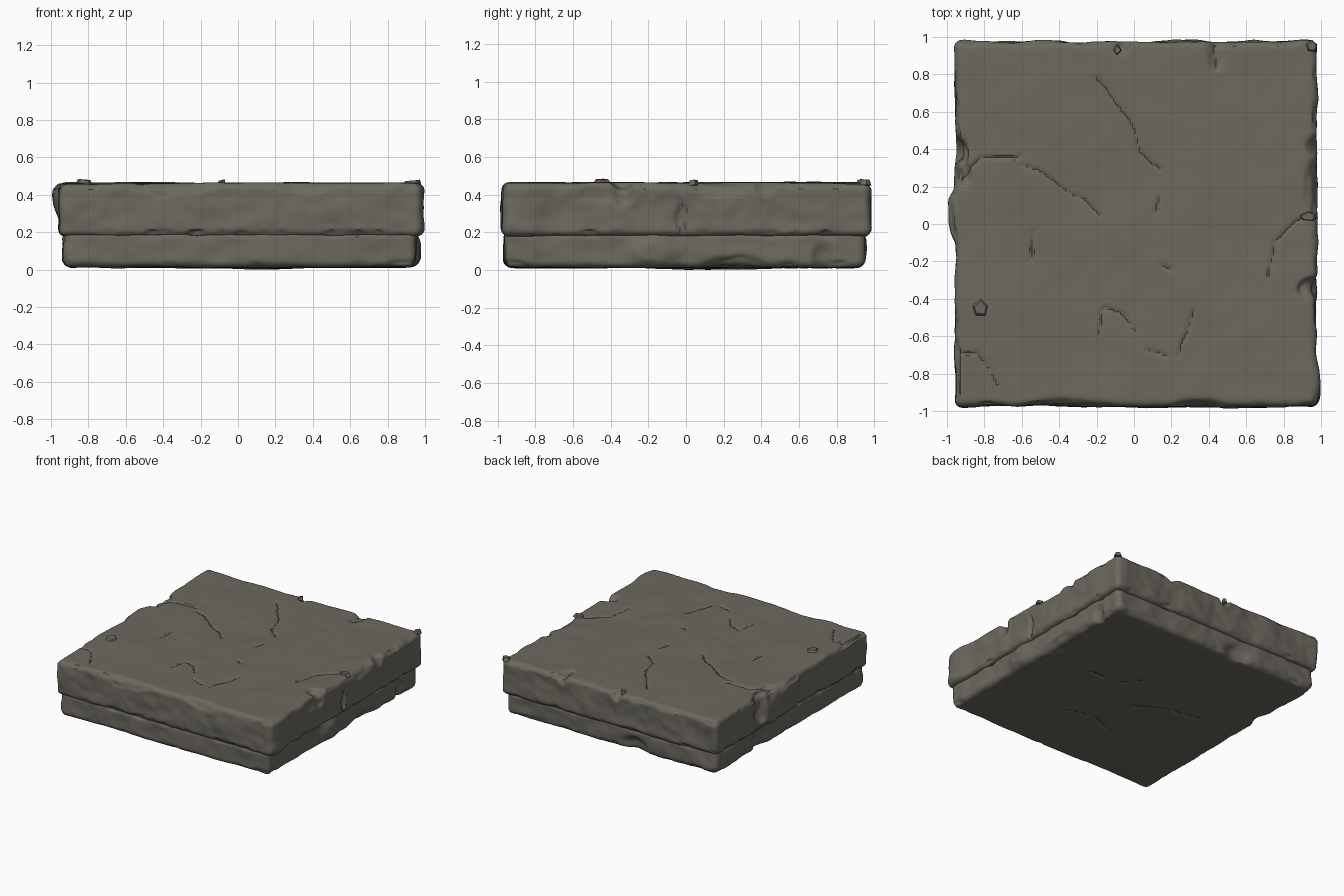
import bpy
import bmesh
from math import exp
from mathutils import Vector, noise

if "Cube" in bpy.data.objects:
    bpy.data.objects.remove(bpy.data.objects["Cube"])

# One grey-brown stone colour
stone = bpy.data.materials.new("weathered_stone")
stone.use_nodes = True
colour = (0.150, 0.140, 0.114, 1)
stone.diffuse_color = colour
shader = stone.node_tree.nodes["Principled BSDF"]
shader.inputs["Base Color"].default_value = colour
shader.inputs["Roughness"].default_value = 0.9


def finish(bm, name, angle):
    """Turn a bmesh into a shaded stone object."""
    mesh = bpy.data.meshes.new(name)
    bmesh.ops.recalc_face_normals(bm, faces=bm.faces)
    bm.to_mesh(mesh)
    bm.free()
    mesh.materials.append(stone)
    obj = bpy.data.objects.new(name, mesh)
    bpy.context.collection.objects.link(obj)
    bpy.ops.object.select_all(action='DESELECT')
    obj.select_set(True)
    bpy.context.view_layer.objects.active = obj
    bpy.ops.object.shade_smooth_by_angle(angle=angle)
    return obj


def crack_depth(p, cracks, width=0.011, depth=0.012):
    """Groove depth from the nearest crack line, with a wavering course."""
    wobble = noise.noise_vector(p * 9) * 0.012
    flat = Vector((p.x + wobble.x, p.y + wobble.y))
    best = 1.0
    for line in cracks:
        for a, b in zip(line, line[1:]):
            ab = b - a
            t = max(0, min(1, (flat - a).dot(ab) / ab.length_squared))
            best = min(best, (a + ab * t - flat).length)
    return depth * max(0, 1 - best / width)


def slab(name, low, high, radius, cuts, cracks, crack_side, dents):
    """Rounded, finely divided block, roughened, cracked and chipped."""
    low, high = Vector(low), Vector(high)
    centre, half = (low + high) / 2, (high - low) / 2
    bm = bmesh.new()
    bmesh.ops.create_cube(bm, size=2)
    for axis, n in enumerate(cuts):
        edges = [e for e in bm.edges
                 if abs(e.verts[0].co[axis] - e.verts[1].co[axis]) > 1]
        bmesh.ops.subdivide_edges(bm, edges=edges, cuts=n, use_grid_fill=True)
    lines = [[Vector(q) / 100 for q in line] for line in cracks]
    for v in bm.verts:
        q = Vector([c * h for c, h in zip(v.co, half)])
        inner = Vector([max(radius - h, min(h - radius, c)) for c, h in zip(q, half)])
        out = (q - inner).normalized()
        p = centre + inner + out * radius
        # broad undulation, with rougher sides and edges
        side = 1 - abs(out.z)
        rough = noise.noise(p * 3.2) * 0.007 + noise.noise(p * 8) * 0.003
        rough += side * (noise.noise(p * 5) * 0.013 + noise.noise(p * 14) * 0.006)
        edge = 4 * side * abs(out.z)
        rough -= edge * max(0, noise.noise(p * 11)) * 0.022
        # cracks on the chosen broad face
        if out.z * crack_side > 0.7:
            rough -= crack_depth(p, lines)
        new = p + out * rough
        # chips and swellings
        warp = p + noise.noise_vector(p * 10) * 0.018
        for place, size, push in dents:
            d = Vector([(a - b) / s for a, b, s in zip(warp, place, size)]).length
            new += Vector(push) * exp(-d ** 4)
        v.co = new
    return finish(bm, name, 0.6)


top_cracks = [
    [(-60, 32), (-50, 29), (-38, 20), (-28, 13), (-17, 4)],
    [(-20, 78), (-3, 56), (4, 38), (14, 29)],
    [(14, 15), (12, 6)],
    [(-54, -3), (-55, -20)],
    [(14, -22), (21, -25)],
    [(-19, -59), (-16, -45), (-6, -48), (0, -57)],
    [(8, -67), (18, -71)],
    [(32, -46), (24, -71)],
    [(-94, -68), (-83, -70), (-72, -87)],
    [(96, 5), (86, 0), (75, -10), (72, -28)],
    [(-95, 24), (-82, 35), (-60, 36)],
    [(42, 97), (44, 85)],
]
bottom_cracks = [
    [(-60, 10), (-30, 4), (-5, -8)],
    [(10, 30), (25, 12), (50, 10)],
    [(-20, -50), (5, -38), (30, -45)],
]

# Each chip: centre, extent on each axis, push
upper_dents = [
    ((-0.95, 0.39, 0.40), (0.06, 0.07, 0.15), (0.045, 0, -0.03)),
    ((-0.93, 0.27, 0.46), (0.05, 0.06, 0.10), (0.02, 0, -0.02)),
    ((-0.95, 0.04, 0.40), (0.10, 0.12, 0.12), (-0.035, 0, 0)),
    ((-0.95, -0.25, 0.2), (0.08, 0.3, 0.1), (0.012, 0, 0)),
    ((0.96, -0.34, 0.44), (0.07, 0.05, 0.09), (-0.03, 0, -0.035)),
    ((0.96, -0.46, 0.40), (0.05, 0.10, 0.05), (-0.018, 0, 0)),
    ((0.97, -0.85, 0.34), (0.10, 0.10, 0.20), (0.018, 0, 0)),
    ((0.97, 0.20, 0.45), (0.06, 0.14, 0.06), (-0.018, 0, -0.014)),
    ((0.97, -0.03, 0.28), (0.04, 0.02, 0.10), (-0.02, 0, 0)),
    ((0.97, 0.42, 0.45), (0.05, 0.05, 0.05), (-0.02, 0, -0.02)),
    ((0.44, 0.92, 0.46), (0.05, 0.09, 0.06), (0, -0.012, -0.02)),
    ((-0.06, 0.96, 0.46), (0.04, 0.04, 0.05), (0, -0.02, -0.02)),
    ((-0.35, -0.97, 0.44), (0.2, 0.05, 0.04), (0, 0.012, -0.01)),
    ((0.35, -0.97, 0.45), (0.12, 0.04, 0.04), (0, 0.014, -0.01)),
]
lower_dents = [
    ((0.95, -0.16, 0.09), (0.08, 0.12, 0.08), (0.025, 0, 0)),
    ((0.95, 0.72, 0.06), (0.06, 0.05, 0.08), (-0.03, 0, 0.01)),
    ((0.93, 0.25, 0.03), (0.08, 0.15, 0.04), (-0.015, 0, 0.012)),
    ((-0.93, 0.36, 0.07), (0.06, 0.09, 0.1), (0.035, 0, 0.01)),
    ((-0.2, 0.95, 0.05), (0.10, 0.06, 0.07), (0, -0.03, 0.01)),
    ((0.1, 0.1, 0.01), (0.4, 0.3, 0.06), (0, 0, -0.008)),
]

slab("upper_slab", (-0.955, -0.975, 0.18), (0.977, 0.975, 0.462), 0.036,
     (150, 150, 24), top_cracks, 1, upper_dents)
slab("lower_slab", (-0.93, -0.962, 0.012), (0.95, 0.945, 0.21), 0.04,
     (110, 110, 16), bottom_cracks, -1, lower_dents)


# Loose flakes sitting on the upper slab
def flake(name, place, size, sides, tilt):
    bm = bmesh.new()
    bmesh.ops.create_cone(bm, cap_ends=True, segments=sides,
                          radius1=1, radius2=0.7, depth=1)
    for v in bm.verts:
        p = Vector([a * b for a, b in zip(v.co, size)])
        p.z += p.x * tilt
        v.co = p + Vector(place) + noise.noise_vector(p * 30) * 0.006
    finish(bm, name, 0.5)


flake("loose_chip", (-0.82, -0.45, 0.468), (0.05, 0.055, 0.025), 5, -0.12)
flake("back_flake", (-0.09, 0.93, 0.462), (0.025, 0.03, 0.03), 4, 0.3)
flake("corner_flake", (0.95, 0.95, 0.462), (0.035, 0.035, 0.03), 5, 0.1)
flake("edge_flake", (0.93, 0.04, 0.46), (0.055, 0.03, 0.03), 5, 0.1)
